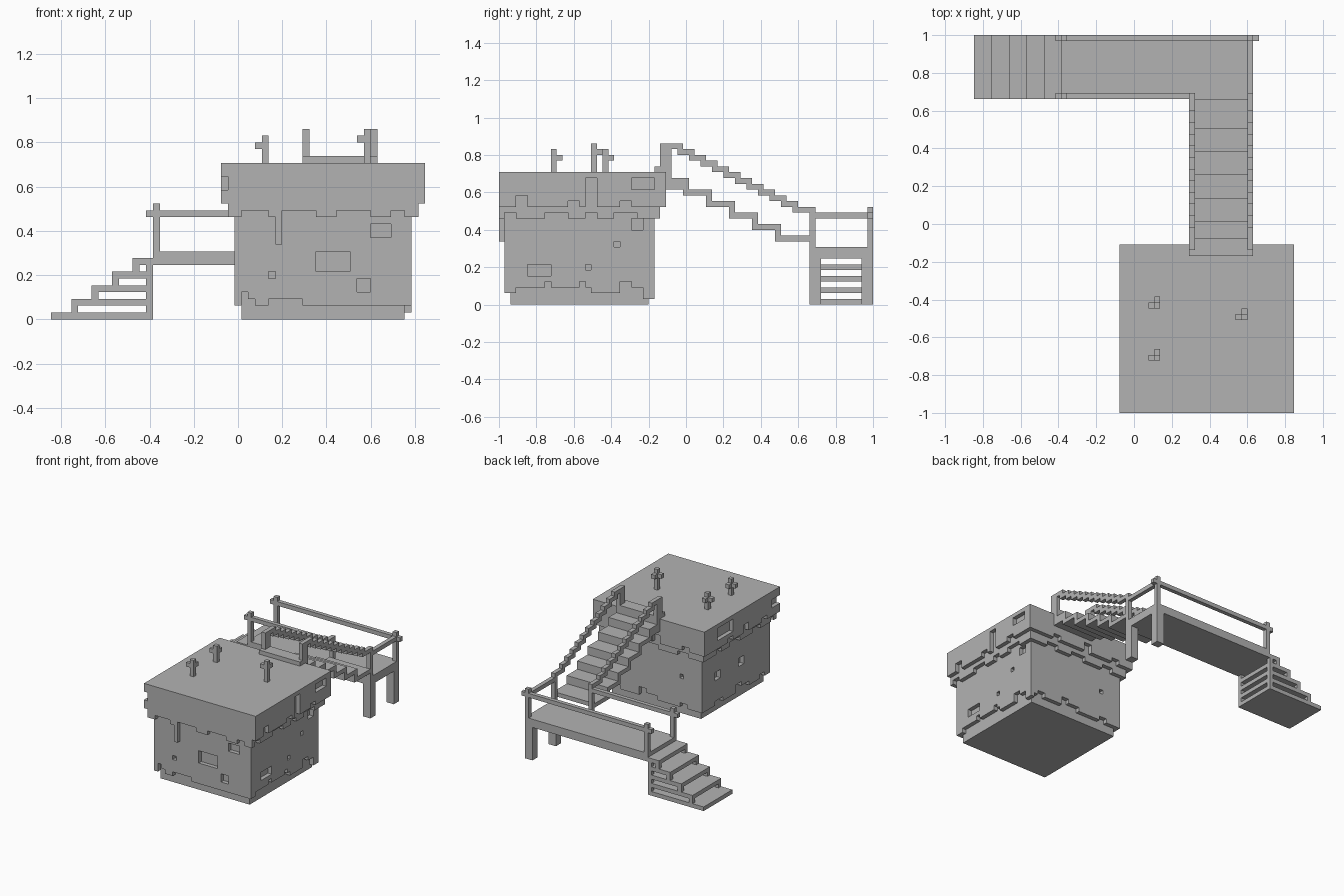
import bpy
import bmesh
from mathutils import Matrix, Vector

cube = bpy.data.objects.get("Cube")
if cube:
    bpy.data.objects.remove(cube, do_unlink=True)

UNIT = 2 / 65                       # size of one building block
ORIGIN = Vector((27.5, 32.5, 0))    # block grid centre

stone = bpy.data.materials.new("plain_grey")
stone.use_nodes = True
grey = (0.45, 0.45, 0.45, 1)
stone.diffuse_color = grey
stone.node_tree.nodes["Principled BSDF"].inputs["Base Color"].default_value = grey


def build(name, boxes):
    """Make one object from boxes given as x, y and z ranges in blocks."""
    bm = bmesh.new()
    for x_range, y_range, z_range in boxes:
        low, high = (Vector(corner) for corner in zip(x_range, y_range, z_range))
        centre = ((low + high) / 2 - ORIGIN) * UNIT
        size = (high - low) * UNIT
        place = Matrix.Translation(centre) @ Matrix.Diagonal((*size, 1))
        bmesh.ops.create_cube(bm, size=1, matrix=place)
    mesh = bpy.data.meshes.new(name)
    bm.to_mesh(mesh)
    bm.free()
    mesh.materials.append(stone)
    obj = bpy.data.objects.new(name, mesh)
    bpy.context.collection.objects.link(obj)
    return obj


def carve(target, holes):
    """Cut window recesses into a part."""
    cutter = build("window_cutter", holes)
    cutter.hide_render = True
    mod = target.modifiers.new("windows", "BOOLEAN")
    mod.operation = "DIFFERENCE"
    mod.solver = "EXACT"
    mod.object = cutter
    bpy.context.view_layer.objects.active = target
    bpy.ops.object.modifier_apply(modifier=mod.name)
    bpy.data.objects.remove(cutter, do_unlink=True)


def recess(wall, side, along, heights):
    """A one-block-deep hole in a wall block, at a range along its side."""
    x_range, y_range = wall
    if side == "front":
        return along, (y_range[0] - 1, y_range[0] + 1), heights
    if side == "back":
        return along, (y_range[1] - 1, y_range[1] + 1), heights
    if side == "left":
        return (x_range[1] - 1, x_range[1] + 1), along, heights
    return (x_range[0] - 1, x_range[0] + 1), along, heights


def fringe(wall, side, top, pattern):
    """Ragged edge hanging from a wall: one letter per block, a = none, b, c, d longer."""
    x_range, y_range = wall
    start = x_range[0] if side in ("front", "back") else y_range[0]
    boxes = []
    run = 0
    for i in range(1, len(pattern) + 1):
        if i == len(pattern) or pattern[i] != pattern[run]:
            drop = ord(pattern[run]) - ord("a")
            if drop:
                along, z_range = (start + run, start + i), (top - drop, top)
                boxes.append({
                    "front": (along, (y_range[0], y_range[0] + 1), z_range),
                    "back": (along, (y_range[1] - 1, y_range[1]), z_range),
                    "left": ((x_range[1] - 1, x_range[1]), along, z_range),
                    "right": ((x_range[0], x_range[0] + 1), along, z_range),
                }[side])
            run = i
    return boxes


# House walls with window recesses
walls = ((27, 53), (1, 27))
build("house_base", [((28, 52), (2, 26), (0, 4))])
body = build("house_walls", [(*walls, (4, 17))])
carve(body, [
    recess(walls, "front", (39, 44), (7, 10)),
    recess(walls, "front", (47, 50), (12, 14)),
    recess(walls, "front", (45, 47), (4, 6)),
    recess(walls, "front", (32, 33), (6, 7)),
    recess(walls, "left", (5, 9), (5, 7)),
    recess(walls, "left", (15, 16), (6, 7)),
    recess(walls, "left", (20, 21), (10, 11)),
    recess(walls, "left", (23, 25), (13, 15)),
    recess(walls, "right", (20, 22), (8, 10)),
    recess(walls, "right", (11, 13), (8, 10)),
    recess(walls, "back", (32, 33), (9, 10)),
])
build("wall_lower_edge",
      fringe(walls, "front", 4, "aabccbbbbbcccccccccccccccc")
      + fringe(walls, "left", 4, "ccbbbbbabbbbbabcccccaabbdd")
      + fringe(walls, "back", 4, "ccccbbccccccbbbaacccccbbcc")
      + fringe(walls, "right", 4, "ccbbccccbbbaacccccbbbccccc"))

# Roof slab, its inner layer, and the ragged edges below both
roof = ((25, 55), (0, 29))
inner = ((26, 54), (0, 28))
cap = build("roof_slab", [(*roof, (19, 23))])
carve(cap, [
    recess(roof, "left", (15, 17), (19, 22)),
    recess(roof, "left", (23, 27), (20, 22)),
    recess(roof, "right", (18, 24), (19, 22)),
    recess(roof, "right", (-1, 3), (19, 21)),
])
build("roof_inner_layer", [(*inner, (17, 19))])
build("roof_outer_edge",
      fringe(roof, "left", 19, "cccaacccccccbbcaaccccbbcccccc")
      + fringe(roof, "right", 19, "cccccbbcccccaaccccbbccccccccc")
      + fringe(roof, "back", 19, "ccccbbccccccaacccccccbbccccccc"))
build("roof_inner_edge",
      fringe(inner, "front", 17, "ccbbbbcbbbbbbcccbbbbbcccbbcc")
      + fringe(inner, "left", 17, "bbbcccccbbbbcccbbcccbbbbcccc")
      + fringe(inner, "right", 17, "bbccccbbbcccccbbbbcccbbccccc")
      + fringe(inner, "back", 17, "ccccbbbcccccbbbbccccbbbccccc"))
build("hanging_drip", [((33, 34), (0, 1), (11, 17))])

# Branching stalks on the roof
for x, y, height in ((31, 18, 27), (31, 9, 27), (46, 16, 28)):
    arm = (height - 2, height - 1)
    build("roof_stalk", [
        ((x, x + 1), (y, y + 1), (23, height)),
        ((x - 1, x), (y, y + 1), arm),
        ((x, x + 1), (y + 1, y + 2), arm),
    ])

# Upper stairs: thin treads with risers, climbing to the roof
stair_x = (37, 48)
steps = [(stair_x, (49, 54), (11, 12))]
for i in range(5):
    edge, top = 49 - 4 * i, 14 + 2 * i
    steps.append((stair_x, (edge - 4, edge), (top - 1, top)))
    steps.append((stair_x, (edge - 1, edge), (top - 3, top)))
steps.append((stair_x, (28, 30), (21, 24)))
steps.append((stair_x, (27, 30), (22, 24)))
steps.append((stair_x, (29, 33), (20, 22)))
steps.append((stair_x, (32, 33), (19, 22)))
build("upper_stairs", steps)

# Stepped handrails on both sides of the upper stairs
for x in (37, 47):
    rail_x = (x, x + 1)
    rail = [(rail_x, (28, 30), (20, 28)), (rail_x, (28, 32), (27, 28))]
    for i in range(11):
        rail.append((rail_x, (31 + 2 * i, 34 + 2 * i), (26 - i, 27 - i)))
    build("stair_handrail", rail)

# Landing with legs, posts and rails
front_y, back_y = (54, 55), (64, 65)
build("landing", [((15, 48), (54, 65), (8, 10))])
for leg_y in ((54, 56), (63, 65)):
    build("landing_leg", [((46, 48), leg_y, (0, 8))])
posts = [((47, 48), front_y), ((47, 48), back_y), ((37, 38), front_y),
         ((15, 16), front_y), ((15, 16), back_y)]
build("landing_posts", [(px, py, (10, 17)) for px, py in posts])
rail_z = (15, 16)
build("landing_rails", [
    ((14, 49), back_y, rail_z),
    ((14, 38), front_y, rail_z),
    ((47, 48), (54, 65), rail_z),
])

# Lower stairs: open treads held by small side risers
open_steps = []
for i in range(5):
    x, z = 3 * i, 2 * i
    open_steps.append(((x, 15), (54, 65), (z, z + 1)))
    if i:
        for side_y in (front_y, back_y):
            open_steps.append(((x, x + 1), side_y, (z - 1, z)))
for side_y in (front_y, back_y):
    open_steps.append(((14, 15), side_y, (0, 8)))
build("lower_stairs", open_steps)
